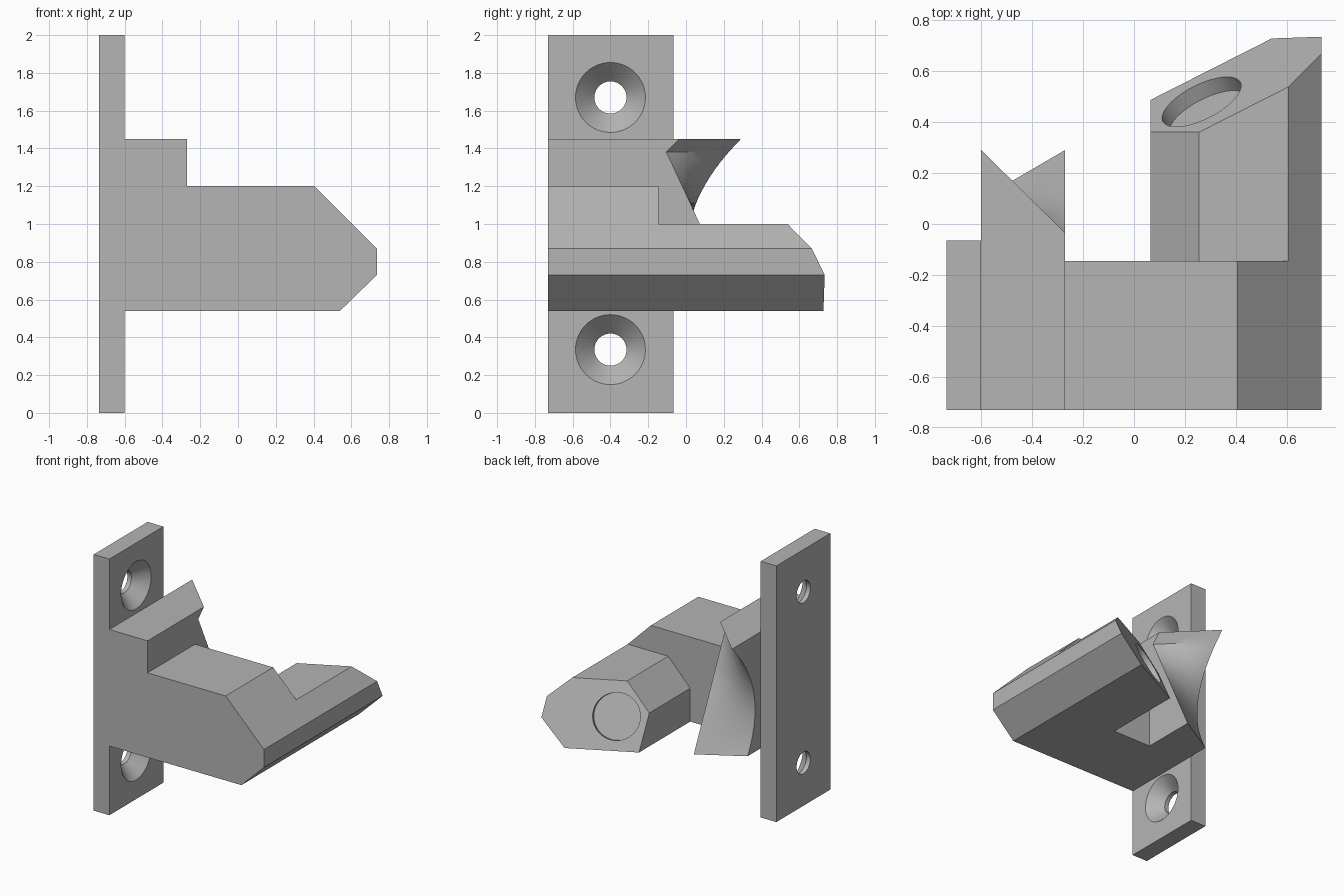
import bpy, bmesh, math
from mathutils import Vector

cube = bpy.data.objects.get("Cube")
if cube:
    bpy.data.objects.remove(cube, do_unlink=True)

metal = bpy.data.materials.new("plain grey")
metal.use_nodes = True
GREY = (0.46, 0.46, 0.46, 1)
metal.diffuse_color = GREY
metal.node_tree.nodes["Principled BSDF"].inputs["Base Color"].default_value = GREY


def loft(name, rings, triangulate=False):
    """Closed solid skinned through rings of equal point count."""
    bm = bmesh.new()
    loops = [[bm.verts.new(p) for p in ring] for ring in rings]
    n = len(loops[0])
    for a, b in zip(loops, loops[1:]):
        for i in range(n):
            j = (i + 1) % n
            bm.faces.new((a[i], a[j], b[j], b[i]))
    bm.faces.new(loops[0])
    bm.faces.new(loops[-1])
    if triangulate:
        bmesh.ops.triangulate(bm, faces=bm.faces[:])
    bmesh.ops.recalc_face_normals(bm, faces=bm.faces[:])
    mesh = bpy.data.meshes.new(name)
    bm.to_mesh(mesh)
    bm.free()
    mesh.materials.append(metal)
    obj = bpy.data.objects.new(name, mesh)
    bpy.context.collection.objects.link(obj)
    return obj


def prism(name, outline, y0, y1):
    return loft(name, [[(x, y, z) for x, z in outline] for y in (y0, y1)])


def lathe(name, centre, axis, profile, sides=64):
    """Solid of revolution: profile holds (distance along axis, radius)."""
    c, a = Vector(centre), Vector(axis).normalized()
    u = a.orthogonal().normalized()
    v = a.cross(u)
    angles = [math.tau * i / sides for i in range(sides)]
    return loft(name, [[c + a * d + r * (u * math.cos(t) + v * math.sin(t))
                        for t in angles] for d, r in profile])


def end_cutter(name, xs, zs, front):
    """Solid behind the surface y = front(x, z)."""
    return loft(name, [[(x, front(x, z), z) for z in zs]
                       + [(x, 1.2, zs[-1]), (x, 1.2, zs[0])] for x in xs], True)


def cut(target, cutter):
    cutter.hide_render = True
    mod = target.modifiers.new("cut", 'BOOLEAN')
    mod.operation, mod.solver, mod.object = 'DIFFERENCE', 'EXACT', cutter
    bpy.context.view_layer.objects.active = target
    bpy.ops.object.modifier_apply(modifier=mod.name)
    bpy.data.objects.remove(cutter, do_unlink=True)


# Mounting plate with two countersunk screw holes
FRONT = -0.73
plate = prism("mounting_plate", [(-0.735, 0), (-0.6, 0), (-0.6, 2), (-0.735, 2)],
              FRONT, -0.065)
for z in (0.335, 1.67):
    cut(plate, lathe("screw_hole", (-0.6, -0.4, z), (1, 0, 0),
                     [(-0.3, 0.085), (-0.1, 0.085), (0.01, 0.195)]))

# Latch body: one stepped outline, trimmed into arm, catch and prong
body = prism("latch_body", [(-0.6, 0.54), (0.54, 0.54), (0.735, 0.73), (0.735, 0.87),
                            (0.405, 1.2), (-0.27, 1.2), (-0.27, 1.45), (-0.6, 1.45)],
             FRONT, 0.9)

# Open space between catch and prong, and above the prong
cut(body, prism("gap", [(-0.27, 0.4), (0.065, 0.4), (0.065, 0.8), (0.255, 1.0),
                        (1, 1.0), (1, 1.6), (-0.27, 1.6)], -0.145, 1.3))


# Slanted prong end
def prong_end(x, z):
    return 0.36 + 0.507 * (x - 0.255) - 0.485 * (z - 1)


cut(body, end_cutter("prong_trim", (-0.1, 1), (0.4, 1.3), prong_end))

# Shallow round recess in the prong end
normal = (-0.507, 1, 0.485)
centre = (0.265, prong_end(0.265, 0.765), 0.765)
cut(body, lathe("recess", centre, normal, [(-0.065, 0.17), (0.15, 0.17)]))


# Twisted catch end: a straight lipped edge blending into a curved edge
def catch_end(x, z):
    t = (-0.27 - x) / 0.33
    straight = 0.29 - 0.47 * (z - 0.54) if z < 1.38 else z - 1.485
    curved = 0.005 + 0.85 * (z - 0.87) ** 2
    return straight + t * (curved - straight)


columns = [-0.62 + 0.36 * i / 8 for i in range(9)]
rows = [0.5 + 0.88 * i / 24 for i in range(25)] + [1.415, 1.45, 1.5]
cut(body, end_cutter("catch_trim", columns, rows, catch_end))

# Smooth only the round surfaces
for obj in (plate, body):
    bpy.ops.object.select_all(action='DESELECT')
    obj.select_set(True)
    bpy.context.view_layer.objects.active = obj
    bpy.ops.object.shade_smooth_by_angle(angle=math.radians(25))
